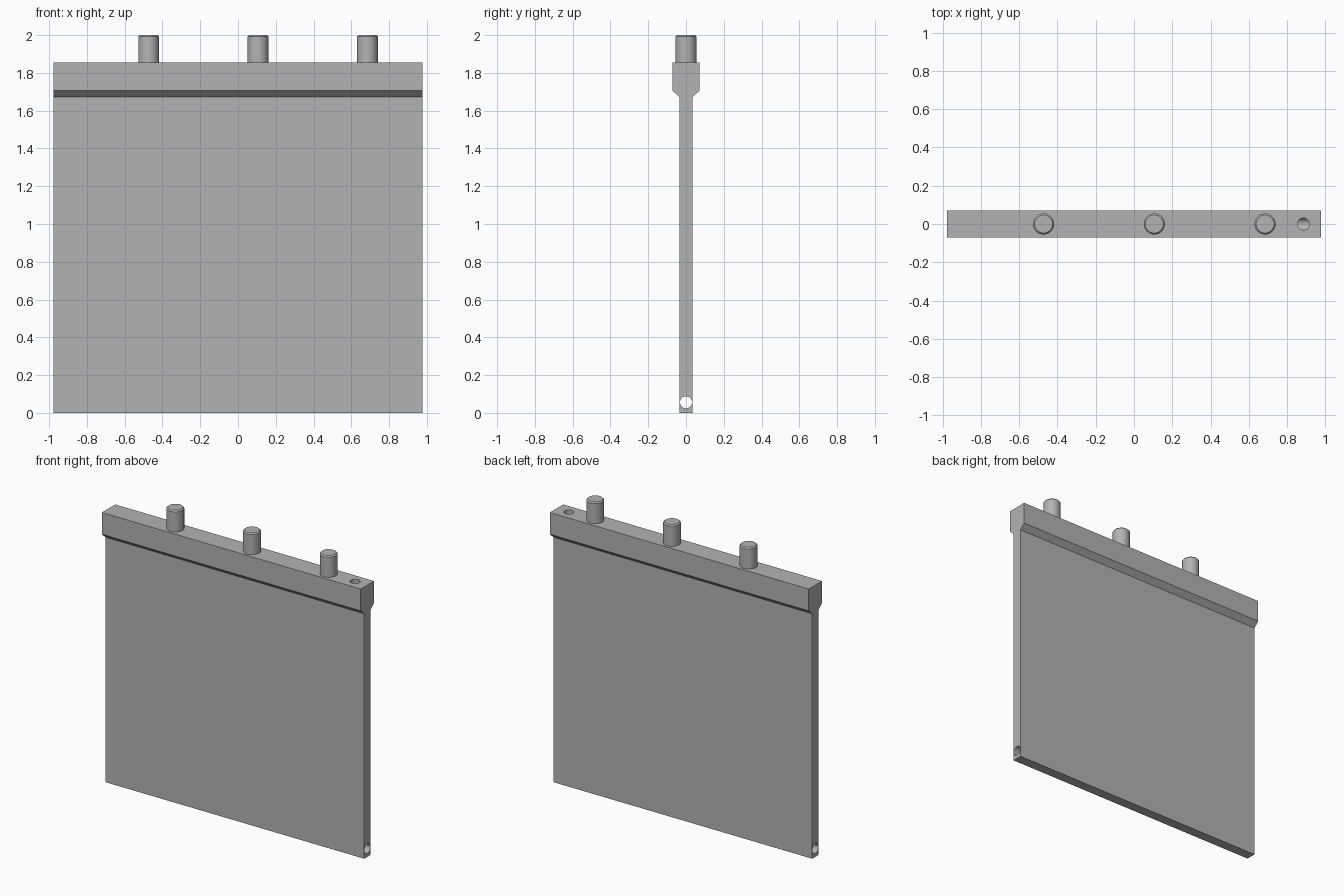
import bpy
import bmesh
from math import radians
from mathutils import Matrix, Vector

cube = bpy.data.objects.get("Cube")
if cube:
    bpy.data.objects.remove(cube, do_unlink=True)

HALF_LENGTH = 0.977
HEAD_TOP = 1.855
HOLE_RADIUS = 0.032
HOLE_Z = 0.056
HOLE_X = 0.885

grey = bpy.data.materials.new("plain grey")
grey.use_nodes = True
grey.diffuse_color = (0.45, 0.45, 0.45, 1)
grey.node_tree.nodes["Principled BSDF"].inputs["Base Color"].default_value = grey.diffuse_color


def add_object(name, bm):
    bmesh.ops.recalc_face_normals(bm, faces=bm.faces)
    mesh = bpy.data.meshes.new(name)
    bm.to_mesh(mesh)
    bm.free()
    mesh.materials.append(grey)
    obj = bpy.data.objects.new(name, mesh)
    bpy.context.collection.objects.link(obj)
    return obj


def activate(obj):
    bpy.ops.object.select_all(action="DESELECT")
    obj.select_set(True)
    bpy.context.view_layer.objects.active = obj


def smooth(obj):
    activate(obj)
    bpy.ops.object.shade_smooth_by_angle(angle=radians(30))


def cylinder(name, start, end, radius, chamfer=0):
    """Cylinder between two points, with an optional chamfer on its top rim."""
    start, end = Vector(start), Vector(end)
    axis = end - start
    bm = bmesh.new()
    turn = axis.to_track_quat("Z", "Y").to_matrix().to_4x4()
    bmesh.ops.create_cone(bm, cap_ends=True, segments=48, radius1=radius, radius2=radius,
                          depth=axis.length,
                          matrix=Matrix.Translation((start + end) / 2) @ turn)
    if chamfer:
        rim = [e for e in bm.edges if all(v.co.z > end.z - 0.001 for v in e.verts)]
        bmesh.ops.bevel(bm, geom=rim, offset=chamfer, segments=1, affect="EDGES")
    return add_object(name, bm)


# Blade with its thicker head: one mirrored profile extruded along x
half = [(0.0345, 0), (0.0345, 1.672), (0.0715, 1.706), (0.0715, HEAD_TOP)]
profile = half + [(-y, z) for y, z in reversed(half)]
bm = bmesh.new()
face = bm.faces.new([bm.verts.new((-HALF_LENGTH, y, z)) for y, z in profile])
extruded = bmesh.ops.extrude_face_region(bm, geom=[face])["geom"]
bmesh.ops.translate(bm, vec=(2 * HALF_LENGTH, 0, 0),
                    verts=[v for v in extruded if isinstance(v, bmesh.types.BMVert)])
panel = add_object("panel", bm)

# Long channel near the bottom, and the shaft that drops into it from the head
cutters = [
    cylinder("channel_cutter", (-1.1, 0, HOLE_Z), (1.1, 0, HOLE_Z), HOLE_RADIUS),
    cylinder("shaft_cutter", (HOLE_X, 0, HOLE_Z), (HOLE_X, 0, 2), HOLE_RADIUS - 0.001),
]
for cutter in cutters:
    cutter.hide_render = True
    mod = panel.modifiers.new("hole", "BOOLEAN")
    mod.operation = "DIFFERENCE"
    mod.solver = "EXACT"
    mod.object = cutter
    activate(panel)
    bpy.ops.object.modifier_apply(modifier=mod.name)
    bpy.data.objects.remove(cutter, do_unlink=True)
smooth(panel)

# Row of pins on top
for place, x in (("right", -0.473), ("middle", 0.106), ("left", 0.685)):
    smooth(cylinder(f"{place}_pin", (x, 0, HEAD_TOP), (x, 0, 2), 0.055, 0.008))
